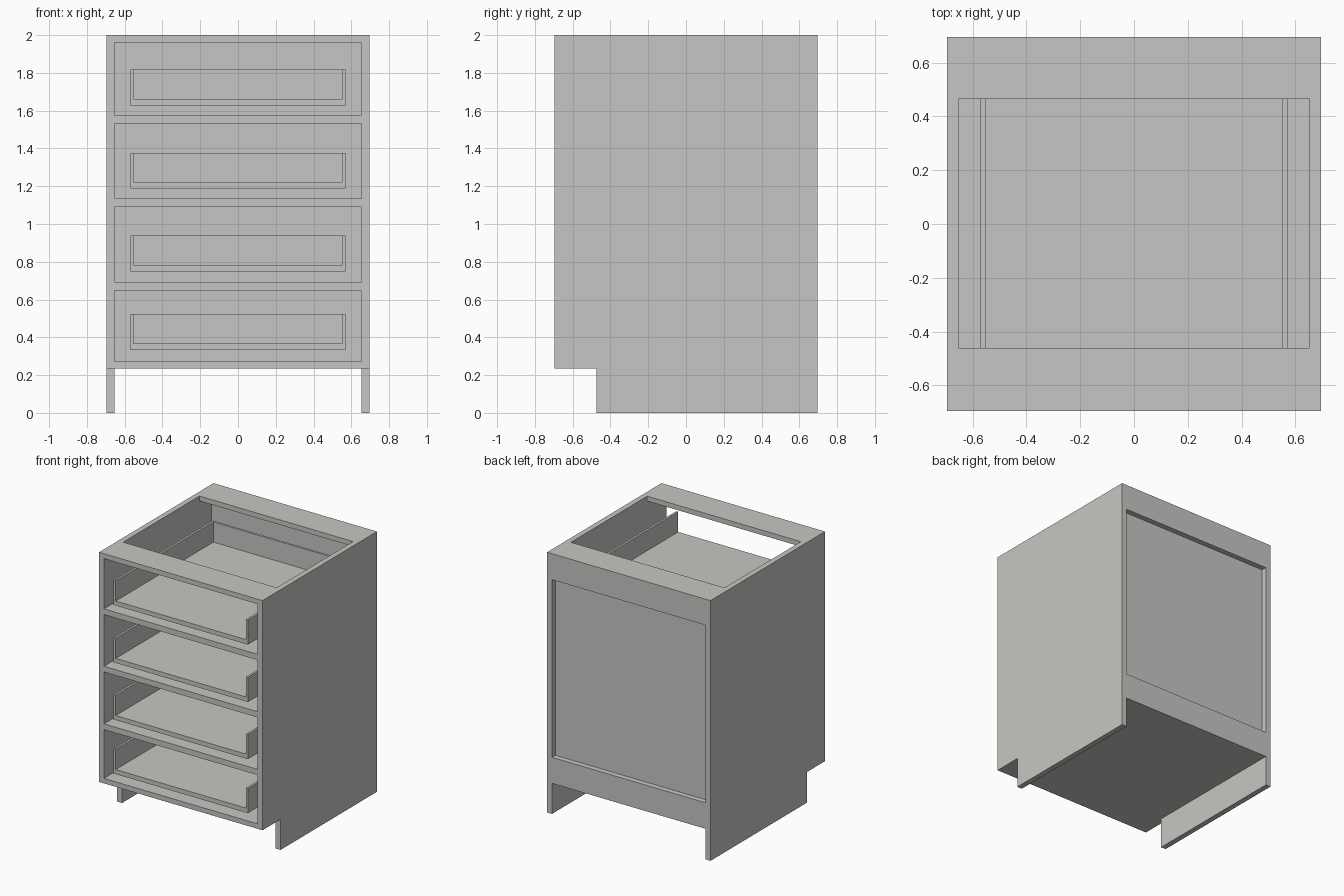
import bpy
import bmesh

if "Cube" in bpy.data.objects:
    bpy.data.objects.remove(bpy.data.objects["Cube"])

# Single flat material
grey = bpy.data.materials.new("warm_light_grey")
grey.diffuse_color = (0.578, 0.567, 0.546, 1)
grey.use_nodes = True
grey.node_tree.nodes["Principled BSDF"].inputs["Base Color"].default_value = grey.diffuse_color

HALF = 0.695           # half width and half depth
T = 0.042              # panel thickness
INNER = HALF - T       # inside face of the side panels
BOARD = 0.017          # drawer board thickness
DRAWER = 0.57          # drawer half width
DRAWER_BACK = 0.507    # rear of the drawer boxes


def finish(name, bm):
    bmesh.ops.recalc_face_normals(bm, faces=bm.faces)
    mesh = bpy.data.meshes.new(name)
    bm.to_mesh(mesh)
    bm.free()
    mesh.materials.append(grey)
    obj = bpy.data.objects.new(name, mesh)
    bpy.context.collection.objects.link(obj)


def extrude_x(name, profile, x0, x1):
    """Extrude a (y, z) outline from x0 to x1."""
    bm = bmesh.new()
    face = bm.faces.new([bm.verts.new((x0, y, z)) for y, z in profile])
    ext = bmesh.ops.extrude_face_region(bm, geom=[face])
    verts = [v for v in ext["geom"] if isinstance(v, bmesh.types.BMVert)]
    bmesh.ops.translate(bm, vec=(x1 - x0, 0, 0), verts=verts)
    finish(name, bm)


def box(name, x0, x1, y0, y1, z0, z1):
    extrude_x(name, [(y0, z0), (y1, z0), (y1, z1), (y0, z1)], x0, x1)


# Side panels with the toe notch at the front
side = [(-0.475, 0), (HALF, 0), (HALF, 2), (-HALF, 2), (-HALF, 0.235), (-0.475, 0.235)]
extrude_x("left_side_panel", side, -HALF, -INNER)
extrude_x("right_side_panel", side, INNER, HALF)

# Bottom, top stretchers and back
box("bottom_panel", -INNER, INNER, -HALF, HALF, 0.235, 0.273)
box("front_top_stretcher", -INNER, INNER, -HALF, -0.462, 1.962, 2)
box("back_top_stretcher", -INNER, INNER, 0.465, HALF, 1.962, 2)
box("back_panel", -INNER, INNER, 0.612, 0.653, 0.273, 1.962)
box("back_upper_rail", -INNER, INNER, 0.653, HALF, 1.80, 1.962)
box("back_lower_rail", -INNER, INNER, 0.653, HALF, 0.273, 0.435)

# Rails between the drawers
for i, z in enumerate((0.648, 1.091, 1.532)):
    box(f"drawer_rail_{i + 1}", -INNER, INNER, -HALF, -0.462, z, z + 0.044)

# Open-fronted drawer boxes
for i, z in enumerate((0.333, 0.748, 1.187, 1.628)):
    n, top, inner = i + 1, z + 0.19, DRAWER - BOARD
    box(f"drawer_left_side_{n}", -DRAWER, -inner, -HALF, DRAWER_BACK, z, top)
    box(f"drawer_right_side_{n}", inner, DRAWER, -HALF, DRAWER_BACK, z, top)
    box(f"drawer_base_{n}", -inner, inner, -HALF, DRAWER_BACK, z, z + 0.035)
    box(f"drawer_back_{n}", -inner, inner, DRAWER_BACK - BOARD, DRAWER_BACK, z + 0.035, top)
